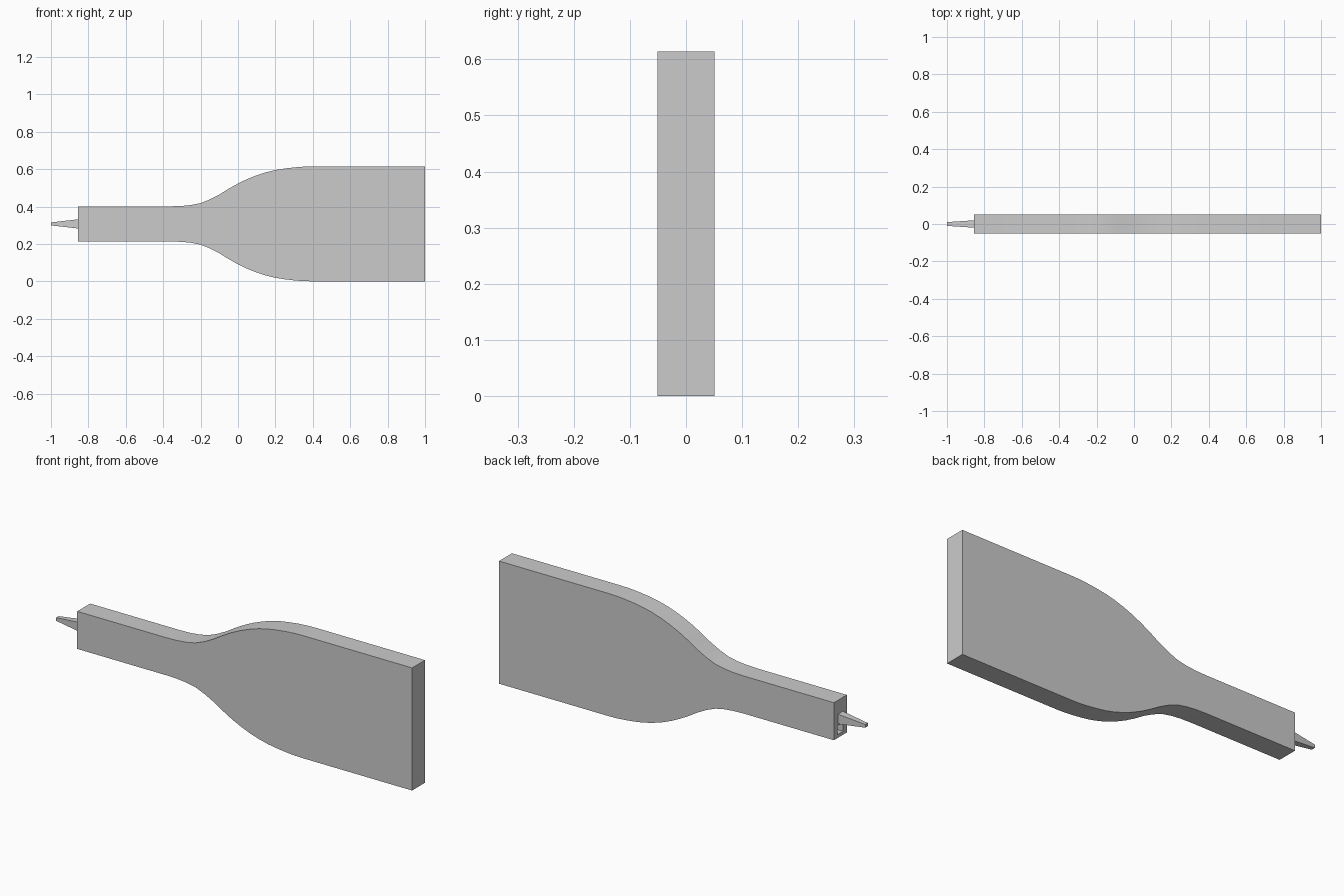
import bpy, bmesh, math

if "Cube" in bpy.data.objects:
    bpy.data.objects.remove(bpy.data.objects["Cube"], do_unlink=True)

MID = 0.307          # height of the long axis
NECK_X = -0.855      # open end of the neck

grey = bpy.data.materials.new("light_grey")
grey.use_nodes = True
colour = (0.6, 0.6, 0.6, 1)
grey.diffuse_color = colour
grey.node_tree.nodes["Principled BSDF"].inputs["Base Color"].default_value = colour


def make_object(name, bm):
    bmesh.ops.recalc_face_normals(bm, faces=bm.faces)
    mesh = bpy.data.meshes.new(name)
    bm.to_mesh(mesh)
    bm.free()
    mesh.materials.append(grey)
    obj = bpy.data.objects.new(name, mesh)
    bpy.context.collection.objects.link(obj)
    return obj


def tapered_box(name, x0, x1, start, end, z=MID):
    """Box along x; start and end are (half width, half height)."""
    bm = bmesh.new()
    bmesh.ops.create_cube(bm, size=2)
    for v in bm.verts:
        w, h = start if v.co.x < 0 else end
        v.co = (x0 if v.co.x < 0 else x1, v.co.y * w, z + v.co.z * h)
    return make_object(name, bm)


# Flat body: half-height profile mirrored about the axis, extruded in y
half = [(NECK_X, .094), (-.36, .094), (-.3, .096), (-.25, .101), (-.2, .111),
        (-.15, .131), (-.1, .157), (-.05, .188), (0, .216), (.05, .240),
        (.1, .260), (.15, .276), (.2, .288), (.25, .296), (.3, .302),
        (.35, .306), (.4, .307), (1, .307)]
outline = [(x, MID + h) for x, h in half] + [(x, MID - h) for x, h in reversed(half)]
bm = bmesh.new()
face = bm.faces.new([bm.verts.new((x, -.051, z)) for x, z in outline])
side = bmesh.ops.extrude_face_region(bm, geom=[face])["geom"]
bmesh.ops.translate(bm, vec=(0, .102, 0),
                    verts=[g for g in side if isinstance(g, bmesh.types.BMVert)])
body = make_object("flat_body", bm)

# Small recess in the neck end, under the tip
cutter = tapered_box("recess_cutter", NECK_X - .05, NECK_X + .04,
                     (.022, .022), (.022, .022), MID - .055)
cutter.hide_render = True
cutter.hide_set(True)
cut = body.modifiers.new("recess", "BOOLEAN")
cut.operation = "DIFFERENCE"
cut.solver = "EXACT"
cut.object = cutter
bpy.context.view_layer.objects.active = body
body.select_set(True)
bpy.ops.object.modifier_apply(modifier=cut.name)
bpy.data.objects.remove(cutter, do_unlink=True)
bpy.ops.object.shade_smooth_by_angle(angle=math.radians(30))

# Tapered tip on the neck end
tapered_box("tapered_tip", -1, NECK_X + .005, (.01, .008), (.02, .025))
